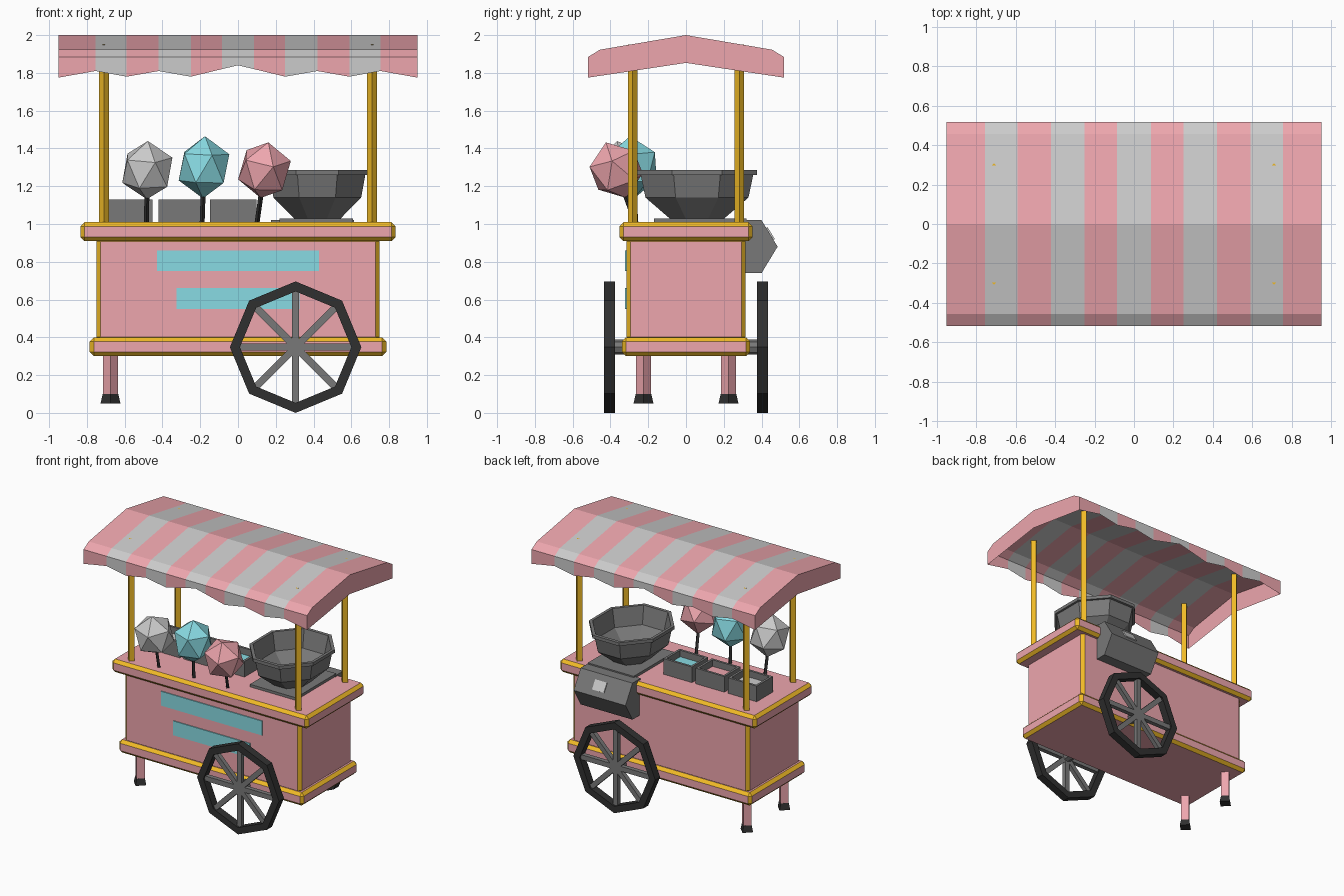
import bpy, bmesh
from math import pi, sin, cos
from mathutils import Vector, Matrix

if "Cube" in bpy.data.objects:
    bpy.data.objects.remove(bpy.data.objects["Cube"])


def mat(name, r, g, b):
    m = bpy.data.materials.new(name)
    m.diffuse_color = (r, g, b, 1)
    m.use_nodes = True
    m.node_tree.nodes["Principled BSDF"].inputs["Base Color"].default_value = m.diffuse_color
    return m


PINK = mat("pink", .85, .38, .42)
BLUE = mat("blue", .25, .71, .77)
GOLD = mat("gold", .87, .49, .02)
DARK = mat("dark", .03, .03, .03)
MID = mat("mid_grey", .19, .19, .19)


def finish(name, bm, *mats, fix=True):
    if fix:
        bmesh.ops.recalc_face_normals(bm, faces=bm.faces[:])
    me = bpy.data.meshes.new(name)
    bm.to_mesh(me)
    bm.free()
    for m in mats:
        me.materials.append(m)
    ob = bpy.data.objects.new(name, me)
    bpy.context.collection.objects.link(ob)
    return ob


def add_box(bm, lo, hi):
    lo, hi = Vector(lo), Vector(hi)
    m = Matrix.Translation((lo + hi) / 2) @ Matrix.Diagonal((*(hi - lo), 1))
    return bmesh.ops.create_cube(bm, size=1, matrix=m)["verts"]


def box(name, lo, hi, m):
    bm = bmesh.new()
    add_box(bm, lo, hi)
    return finish(name, bm, m)


def trimmed_box(name, half, z0, z1, c):
    """Pink box whose chamfered edges are gold."""
    bm = bmesh.new()
    add_box(bm, (-half[0], -half[1], z0), (half[0], half[1], z1))
    r = bmesh.ops.bevel(bm, geom=bm.edges[:], offset=c, segments=1,
                        profile=.5, affect='EDGES')
    bm.normal_update()
    for f in bm.faces:
        f.material_index = 0 if max(abs(v) for v in f.normal) > .99 else 1
    return finish(name, bm, PINK, GOLD)


def rod(name, a, b, r1, r2, n, m):
    """Straight n-sided rod or taper from a to b."""
    a, b = Vector(a), Vector(b)
    d = b - a
    bm = bmesh.new()
    rot = Vector((0, 0, 1)).rotation_difference(d).to_matrix().to_4x4()
    bmesh.ops.create_cone(bm, cap_ends=True, segments=n, radius1=r1, radius2=r2,
                          depth=d.length, matrix=Matrix.Translation((a + b) / 2) @ rot)
    return finish(name, bm, m)


def lathe(name, profile, n, phase, m, closed=False):
    """Spin (radius, z) points around z; open profiles get end caps."""
    bm = bmesh.new()
    rings = [[bm.verts.new((r * cos(phase + 2 * pi * i / n), r * sin(phase + 2 * pi * i / n), z))
              for i in range(n)] for r, z in profile]
    pairs = list(zip(rings, rings[1:]))
    if closed:
        pairs.append((rings[-1], rings[0]))
    else:
        bm.faces.new(rings[0])
        bm.faces.new(rings[-1])
    for p, q in pairs:
        for i in range(n):
            j = (i + 1) % n
            bm.faces.new((p[i], p[j], q[j], q[i]))
    return finish(name, bm, m)


# Cart body
trimmed_box("base", (.785, .34), .30, .40, .022)
trimmed_box("body", (.75, .315), .38, .93, .022)
trimmed_box("counter", (.835, .353), .91, 1.01, .022)
box("upper_panel", (-.43, -.322, .75), (.43, -.31, .86), BLUE)
box("lower_panel", (-.325, -.322, .55), (.325, -.31, .66), BLUE)

# Roof posts and legs
for sy in (-1, 1):
    for sx in (-1, 1):
        rod("roof_post", (sx * .71, sy * .282, 1.0), (sx * .71, sy * .282, 1.95), .026, .026, 4, GOLD)
    rod("leg", (-.675, sy * .225, .09), (-.675, sy * .225, .31), .04, .04, 4, PINK)
    rod("foot", (-.675, sy * .225, .05), (-.675, sy * .225, .10), .053, .041, 4, DARK)

# Wheels and axle
WX, WZ = .305, .348
rod("axle", (WX, -.40, WZ), (WX, .40, WZ), .04, .04, 8, MID)
for sy in (-1, 1):
    tyre = lathe("tyre", [(.348, -.03), (.348, .03), (.295, .03), (.295, -.03)], 8, 0, DARK, True)
    tyre.matrix_world = Matrix.Translation((WX, sy * .405, WZ)) @ Matrix.Rotation(pi / 2, 4, 'X')
    bm = bmesh.new()
    for k in range(4):
        vs = add_box(bm, (-.31, -.017, -.019), (.31, .017, .019))
        bmesh.ops.rotate(bm, verts=vs, matrix=Matrix.Rotation(k * pi / 4, 3, 'Y'))
    spokes = finish("spokes", bm, MID)
    spokes.location = (WX, sy * .405, WZ)

# Striped canopy with scalloped valance
half = [(-.95, 1.775), (-.755, 1.81), (-.59, 1.78), (-.42, 1.81), (-.25, 1.78), (-.085, 1.82)]
cols = half + [(0, 1.84)] + [(-x, z) for x, z in reversed(half)]
bm = bmesh.new()
grid = []
for x, zb in cols:
    prof = [(-.518, zb), (-.518, 1.885), (-.455, 1.923), (0, 2.0),
            (.455, 1.923), (.518, 1.885), (.518, zb)]
    grid.append([bm.verts.new((x, y, z)) for y, z in prof])
for i in range(12):
    for j in range(6):
        f = bm.faces.new((grid[i][j], grid[i + 1][j], grid[i + 1][j + 1], grid[i][j + 1]))
        f.material_index = min(i, 11 - i) % 2
for col, x in ((grid[0], -.95), (grid[-1], .95)):
    bm.faces.new(col + [bm.verts.new((x, 0, 1.853))])
finish("canopy", bm, PINK, None)

# Candy floss on sticks
for name, foot, head, rz, m in (
        ("grey_floss", (-.485, -.265, 1.0), (-.48, -.33, 1.285), .158, None),
        ("blue_floss", (-.19, -.265, 1.0), (-.18, -.285, 1.30), .165, BLUE),
        ("pink_floss", (.10, -.265, 1.0), (.14, -.37, 1.285), .158, PINK)):
    rod(name + "_stick", foot, head, .013, .013, 4, DARK)
    bm = bmesh.new()
    bmesh.ops.create_icosphere(bm, subdivisions=1, radius=1)
    ob = finish(name, bm, m)
    rot = Vector((0, 0, 1)).rotation_difference(Vector(head) - Vector(foot)).to_matrix().to_4x4()
    ob.matrix_world = Matrix.Translation(head) @ rot @ Matrix.Diagonal((.147, .147, rz, 1))

# Open trays with contents
for cx, m in ((-.575, None), (-.30, PINK), (-.025, BLUE)):
    bm = bmesh.new()
    add_box(bm, (cx - .122, -.06, 1.0), (cx + .122, .137, 1.13))
    bm.normal_update()
    top = [f for f in bm.faces if f.normal.z > .9]
    bmesh.ops.inset_region(bm, faces=top, thickness=.025)
    bottom = bmesh.ops.extrude_discrete_faces(bm, faces=top)["faces"]
    for f in bottom:
        bmesh.ops.translate(bm, verts=f.verts, vec=(0, 0, -.05))
        f.material_index = 1
    finish("tray", bm, MID, m, fix=False)

# Spinning bowl on its plate
box("bowl_plate", (.22, -.17, 1.0), (.61, .32, 1.03), MID)
bowl = lathe("bowl", [(.44, 1.025), (.86, 1.14), (.94, 1.26), (1, 1.26), (1, 1.285),
                      (.92, 1.285), (.82, 1.15), (.40, 1.06)], 8, pi / 8, MID)
bowl.location = (.42, .058, 0)
bowl.scale = (.27 / cos(pi / 8), .317 / cos(pi / 8), 1)

# Machine housing on the back, with a small screen on its sloped face
bm = bmesh.new()
side = [(.30, 1.02), (.40, 1.02), (.485, .88), (.40, .74), (.30, .74)]
f = bm.faces.new([bm.verts.new((.175, y, z)) for y, z in side])
ext = bmesh.ops.extrude_face_region(bm, geom=[f])["geom"]
bmesh.ops.translate(bm, verts=[v for v in ext if isinstance(v, bmesh.types.BMVert)], vec=(.44, 0, 0))
finish("machine_housing", bm, MID)
bm = bmesh.new()
bm.faces.new([bm.verts.new(p) for p in ((.37, .428, .982), (.47, .428, .982),
                                        (.47, .467, .918), (.37, .467, .918))])
screen = finish("screen", bm, None, fix=False)
sol = screen.modifiers.new("thickness", 'SOLIDIFY')
sol.thickness = .008
sol.offset = 0
